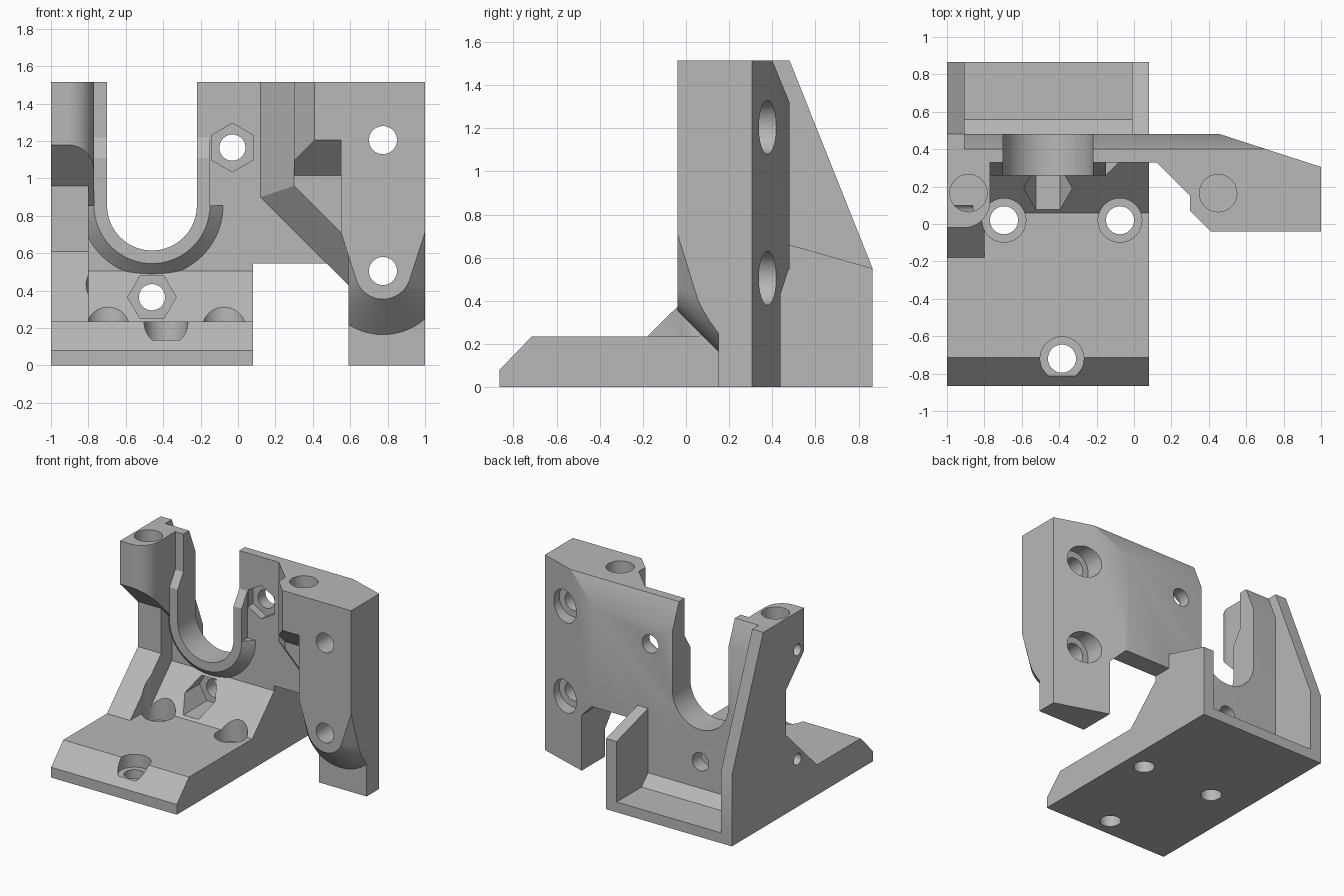
import bpy, bmesh
from math import sin, cos, pi, radians
from mathutils import Vector

if "Cube" in bpy.data.objects:
    bpy.data.objects.remove(bpy.data.objects["Cube"], do_unlink=True)

grey = bpy.data.materials.new("plain grey")
grey.use_nodes = True
grey.diffuse_color = (0.48, 0.48, 0.48, 1)
grey.node_tree.nodes["Principled BSDF"].inputs["Base Color"].default_value = (0.48, 0.48, 0.48, 1)

TOP = 1.515


def finish(bm, name):
    bmesh.ops.recalc_face_normals(bm, faces=bm.faces)
    mesh = bpy.data.meshes.new(name)
    bm.to_mesh(mesh)
    bm.free()
    mesh.materials.append(grey)
    ob = bpy.data.objects.new(name, mesh)
    bpy.context.collection.objects.link(ob)
    return ob


def place(axis, a, b, t):
    return {"x": (t, a, b), "y": (a, t, b), "z": (a, b, t)}[axis]


def prism(name, axis, poly, lo, hi):
    """Extrude a 2D outline along one axis."""
    bm = bmesh.new()
    face = bm.faces.new([bm.verts.new(place(axis, a, b, lo)) for a, b in poly])
    new = bmesh.ops.extrude_face_region(bm, geom=[face])["geom"]
    step = Vector(place(axis, 0, 0, hi - lo))
    bmesh.ops.translate(bm, vec=step, verts=[v for v in new if isinstance(v, bmesh.types.BMVert)])
    return finish(bm, name)


def hull(name, points):
    """Convex solid around a set of points."""
    bm = bmesh.new()
    verts = [bm.verts.new(p) for p in points]
    out = bmesh.ops.convex_hull(bm, input=verts)
    junk = {v for v in out["geom_interior"] + out["geom_unused"] if isinstance(v, bmesh.types.BMVert)}
    bmesh.ops.delete(bm, geom=list(junk), context="VERTS")
    bmesh.ops.dissolve_limit(bm, angle_limit=radians(0.5), verts=bm.verts, edges=bm.edges)
    return finish(bm, name)


def arc(cx, cy, r, start, end, n):
    angles = [radians(start + (end - start) * i / n) for i in range(n + 1)]
    return [(cx + r * cos(a), cy + r * sin(a)) for a in angles]


def rod(axis, a, b, r, lo, hi, n=40, turn=0):
    return prism("cutter", axis, arc(a, b, r, turn, turn + 360, n)[:-1], lo, hi)


def combine(target, tool, mode):
    mod = target.modifiers.new(mode, "BOOLEAN")
    mod.operation, mod.solver, mod.object = mode, "EXACT", tool
    bpy.context.view_layer.objects.active = target
    bpy.ops.object.modifier_apply(modifier=mod.name)
    bpy.data.objects.remove(tool, do_unlink=True)


# Upright wall with the wing and leg outline
body = prism("mount_bracket", "y", [(-1, 0.1), (0.08, 0.1), (0.08, 0.545), (0.475, 0.545), (0.59, 0.43),
                                    (0.59, 0), (1, 0), (1, TOP), (-1, TOP)], 0.33, 0.48)

# Foot plate with front chamfer, sloped root and rear tray
base = prism("base", "x", [(-0.865, 0), (0.865, 0), (0.865, 0.08), (0.56, 0.08), (0.48, 0.16), (0.48, 0.505),
                           (0.33, 0.505), (0.06, 0.235), (-0.715, 0.235), (-0.865, 0.08)], -1, 0.08)

# Front rib under the rod boss
rib = prism("front_rib", "x", [(-0.18, 0.235), (0.2, 0.61), (0.2, 1.3), (0.4, 1.3), (0.4, 0.1), (-0.18, 0.1)],
            -1, -0.8)

# Rounded rod boss with a sloped underside
outline = [(-1, 0.35), (-1, -0.02)] + arc(-0.91, 0.12, 0.14, -90, 0, 12) + [(-0.77, 0.35)]
boss = hull("rod_boss", [(x, y, z) for x, y in outline for z in (1.16 - y, TOP)])

# Shoulder that carries the wing, leaning out at 45 degrees
shoulder = [(0.3, 0.15, 0.96), (0.59, 0.15, 0.67), (0.59, 0.15, TOP), (0.3, 0.15, TOP)]
for y in (0.33, 0.37):
    shoulder += [(0.12, y, 0.9), (0.59, y, 0.43), (0.59, y, TOP), (0.12, y, TOP)]
shoulder = hull("wing_shoulder", shoulder)

# Upper front block of the wing
outline = [(0.41, -0.04), (0.3, 0.07), (0.3, 0.15), (0.6, 0.15), (0.6, -0.04)]
block = hull("wing_block", [(x, y, z) for x, y in outline for z in (1.165 - y, TOP)])

# Leg and the column with a conical lower end
leg = prism("leg", "z", [(0.59, 0.15), (1, 0.15), (1, 0.4), (0.59, 0.4)], 0, TOP)
cone = []
for y, r in ((-0.04, 0.15), (0.17, 0.36)):
    curve = arc(0.775, 0.505, r, 198, 342, 32)
    (x0, z0), (x1, z1) = curve[0], curve[-1]
    rise = (2 * sin(radians(18)), 2 * cos(radians(18)))
    curve += [(x0 - rise[0], z0 + rise[1]), (x1 + rise[0], z1 + rise[1])]
    cone += [(x, y, z) for x, z in curve]
column = hull("column", cone)
combine(column, prism("clip", "y", [(0.55, TOP), (0.55, 0.71), (0.59, 0.59), (0.59, 0), (1, 0), (1, TOP)],
                      -0.2, 0.3), "INTERSECT")

# Collar around the U-shaped opening
UX, UZ = -0.46, 0.855
collar, flare = [], []
for y, r, top in ((0.26, 0.31, 1.11), (0.33, 0.38, 1.22), (0.38, 0.38, 1.22)):
    collar += [(x, y, z) for x, z in arc(UX, UZ, 0.31, 180, 360, 40)]
    collar += [(UX + s * 0.31, y, top) for s in (-1, 1)]
    flare += [(x, y, z) for x, z in arc(UX, UZ, r, 180, 360, 40)]
collar = hull("collar", collar)
flare = hull("collar_flare", flare)

for part in (base, rib, boss, shoulder, block, leg, column, flare, collar):
    combine(body, part, "UNION")

# Rear slant of the wing and sloped top edge of the wall
combine(body, prism("slant", "z", [(0.4, 0.4995), (1.1, 0.2726), (1.1, 0.7), (0.4, 0.7)], -0.1, 1.7), "DIFFERENCE")
combine(body, prism("top_slope", "x", [(0.365, 1.6), (0.5, 1.271), (0.6, 1.6)], -0.905, 1.1), "DIFFERENCE")

# Rear gussets
combine(body, prism("tall_gusset", "x", [(0.4, 0), (0.865, 0), (0.865, 0.55), (0.48, TOP), (0.4, TOP)],
                    -1, -0.905), "UNION")
combine(body, prism("low_gusset", "x", [(0.4, 0), (0.865, 0), (0.865, 0.55), (0.48, 0.66), (0.4, 0.683)],
                    -0.01, 0.08), "UNION")

# U-shaped opening
cutters = [prism("opening", "y", arc(UX, UZ, 0.24, 180, 360, 40) + [(UX + 0.24, 2), (UX - 0.24, 2)], 0.2, 0.6)]

# Wing bolt holes, counterbored from the back
for z in (1.205, 0.505):
    cutters += [rod("y", 0.775, z, 0.075, -0.2, 0.6), rod("y", 0.775, z, 0.125, 0.27, 0.6)]

# Blind vertical rod holes
for x in (-0.885, 0.45):
    cutters.append(rod("z", x, 0.165, 0.1, 1.2, 1.7))

# Nut pockets and their bolt holes
for x, z, turn, start, depth in ((-0.03, 1.165, 30, 0.2, 0.39), (-0.46, 0.365, 0, 0, 0.37)):
    cutters += [rod("y", x, z, 0.13, start, depth, 6, turn), rod("y", x, z, 0.07, 0.2, 0.6)]

# Foot screw holes with counterbores
for x, y in ((-0.695, 0.02), (-0.075, 0.02), (-0.385, -0.72)):
    cutters += [rod("z", x, y, 0.075, -0.1, 0.4), rod("z", x, y, 0.117, 0.135, 0.8)]

# Small blind side holes
for z in (1.22, 0.37):
    cutters.append(rod("x", 0.06, z, 0.045, -1.1, -0.86, 24))

for cutter in cutters:
    combine(body, cutter, "DIFFERENCE")

bpy.ops.object.select_all(action="DESELECT")
body.select_set(True)
bpy.context.view_layer.objects.active = body
bpy.ops.object.shade_smooth_by_angle(angle=radians(25))
